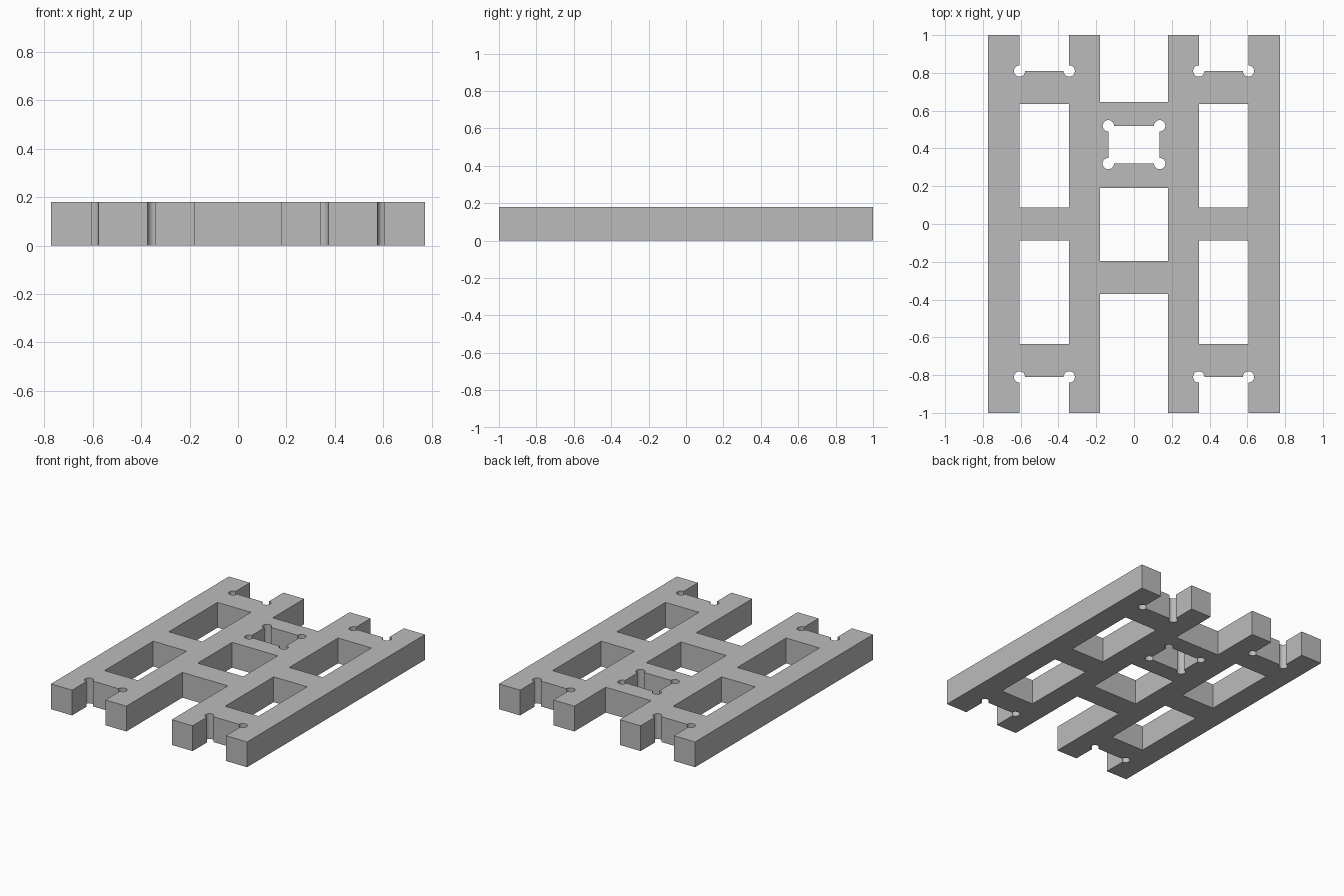
import bpy
import math

default = bpy.data.objects.get("Cube")
if default:
    bpy.data.objects.remove(default, do_unlink=True)

HALF_W, HALF_L, HEIGHT = 0.772, 1.0, 0.18
RAIL_OUT, RAIL_IN, CENTRE = 0.606, 0.343, 0.179   # rail edges in x
RELIEF = 0.03                                     # corner relief radius
OPEN = 1.2                                        # cutter reach past the ends

grey = bpy.data.materials.new("plain_grey")
grey.use_nodes = True
colour = (0.5, 0.5, 0.5, 1)
grey.diffuse_color = colour
grey.node_tree.nodes["Principled BSDF"].inputs["Base Color"].default_value = colour


def box(name, x0, x1, y0, y1, z0, z1):
    bpy.ops.mesh.primitive_cube_add(
        size=1, location=((x0 + x1) / 2, (y0 + y1) / 2, (z0 + z1) / 2))
    obj = bpy.context.object
    obj.name = name
    obj.scale = (x1 - x0, y1 - y0, z1 - z0)
    bpy.ops.object.transform_apply(location=True, rotation=True, scale=True)
    return obj


# Solid plate
frame = box("slatted_frame", -HALF_W, HALF_W, -HALF_L, HALF_L, 0, HEIGHT)
frame.data.materials.append(grey)


def cut(cutter):
    cutter.hide_render = True
    cutter.data.materials.append(grey)
    bpy.context.view_layer.objects.active = frame
    mod = frame.modifiers.new("cut", "BOOLEAN")
    mod.operation = "DIFFERENCE"
    mod.solver = "EXACT"
    mod.object = cutter
    bpy.ops.object.modifier_apply(modifier=mod.name)
    bpy.data.objects.remove(cutter, do_unlink=True)


def opening(x0, x1, y0, y1):
    cut(box("opening_cutter", x0, x1, y0, y1, -0.1, HEIGHT + 0.1))


def relief(x, y):
    bpy.ops.mesh.primitive_cylinder_add(
        vertices=32, radius=RELIEF, depth=1, location=(x, y, HEIGHT / 2),
        rotation=(0, 0, math.pi / 32))
    cut(bpy.context.object)


# Side bays: two windows and a relieved notch at each end
for side in (-1, 1):
    x0, x1 = sorted((side * RAIL_IN, side * RAIL_OUT))
    for end in (-1, 1):
        opening(x0, x1, *sorted((end * 0.088, end * 0.635)))
        opening(x0, x1, *sorted((end * 0.81, end * OPEN)))
        for x in (x0, x1):
            relief(x, end * 0.81)

# Centre bay: open ends and a middle window
for y0, y1 in ((0.647, OPEN), (-0.197, 0.19), (-OPEN, -0.37)):
    opening(-CENTRE, CENTRE, y0, y1)

# Small socket with relieved corners
SOCKET_X, SOCKET_Y = 0.136, (0.32, 0.52)
opening(-SOCKET_X, SOCKET_X, *SOCKET_Y)
for x in (-SOCKET_X, SOCKET_X):
    for y in SOCKET_Y:
        relief(x, y)

# Smooth relief walls, crisp edges
bpy.ops.object.select_all(action="DESELECT")
frame.select_set(True)
bpy.context.view_layer.objects.active = frame
bpy.ops.object.shade_smooth_by_angle(angle=math.radians(30))
